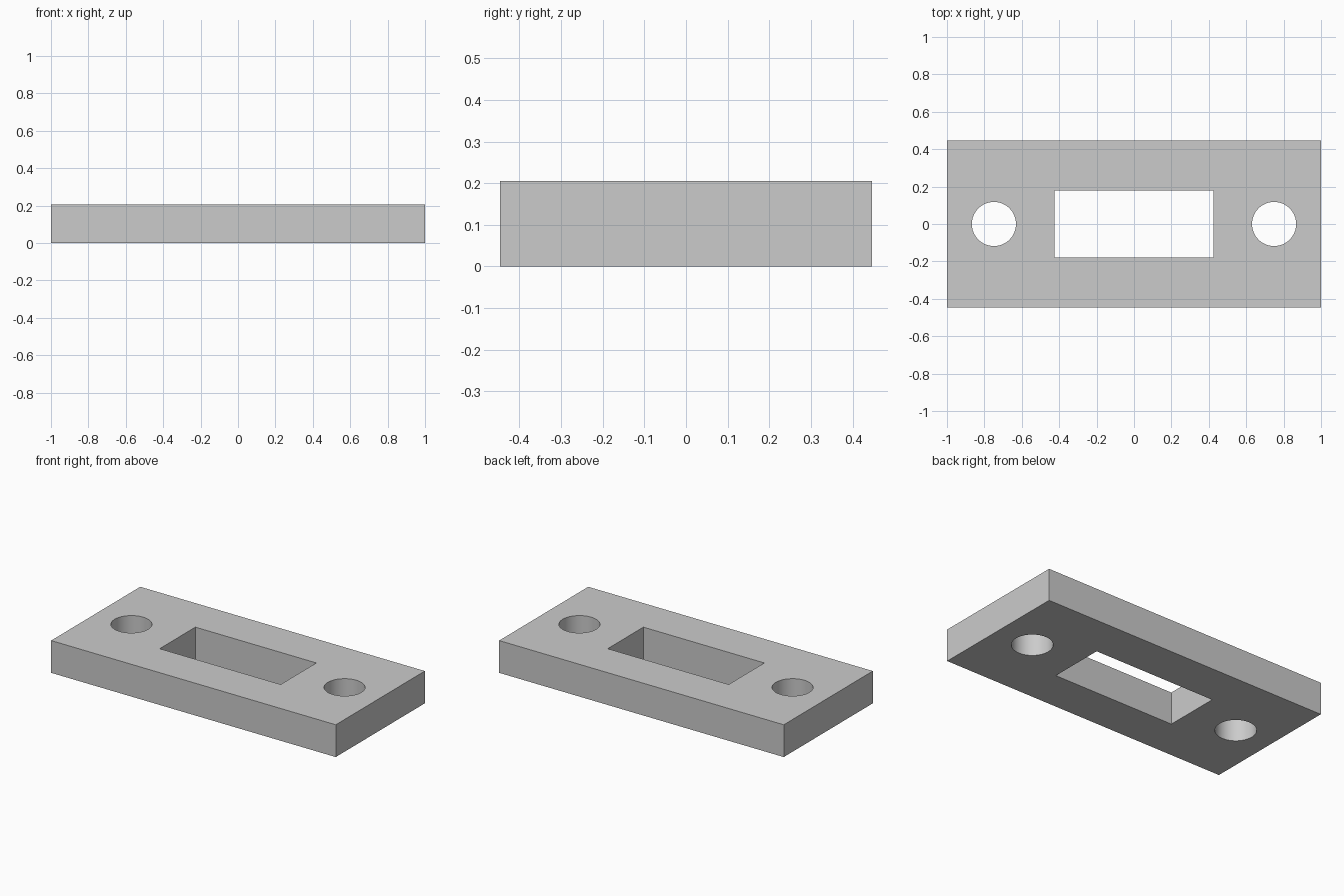
import bpy
import math

if "Cube" in bpy.data.objects:
    bpy.data.objects.remove(bpy.data.objects["Cube"])

LENGTH, WIDTH, HEIGHT = 2.0, 0.894, 0.205
SLOT_X, SLOT_Y = 0.85, 0.358
HOLE_X, HOLE_R = 0.749, 0.118

grey = bpy.data.materials.new("light_grey")
grey.diffuse_color = (0.6, 0.6, 0.6, 1)
grey.use_nodes = True
grey.node_tree.nodes["Principled BSDF"].inputs["Base Color"].default_value = grey.diffuse_color


def box(name, x, y, z):
    bpy.ops.mesh.primitive_cube_add(size=1, location=(0, 0, HEIGHT / 2))
    ob = bpy.context.object
    ob.name = name
    ob.scale = (x, y, z)
    bpy.ops.object.transform_apply(location=True, rotation=False, scale=True)
    ob.data.materials.append(grey)
    return ob


def cylinder(name, x):
    bpy.ops.mesh.primitive_cylinder_add(vertices=64, radius=HOLE_R, depth=HEIGHT * 2,
                                        location=(x, 0, HEIGHT / 2))
    ob = bpy.context.object
    ob.name = name
    ob.data.materials.append(grey)
    return ob


# Plate body
plate = box("plate", LENGTH, WIDTH, HEIGHT)

# Centre slot and the two screw holes, cut right through
cutters = [box("slot_cutter", SLOT_X, SLOT_Y, HEIGHT * 2)]
cutters += [cylinder("hole_cutter", side * HOLE_X) for side in (-1, 1)]

bpy.ops.object.select_all(action='DESELECT')
plate.select_set(True)
bpy.context.view_layer.objects.active = plate
for cutter in cutters:
    cutter.hide_render = True
    mod = plate.modifiers.new("cut", 'BOOLEAN')
    mod.operation = 'DIFFERENCE'
    mod.solver = 'EXACT'
    mod.object = cutter
    bpy.ops.object.modifier_apply(modifier=mod.name)
for cutter in cutters:
    bpy.data.objects.remove(cutter, do_unlink=True)

# Smooth hole walls, crisp edges
bpy.ops.object.shade_smooth_by_angle(angle=math.radians(30))
